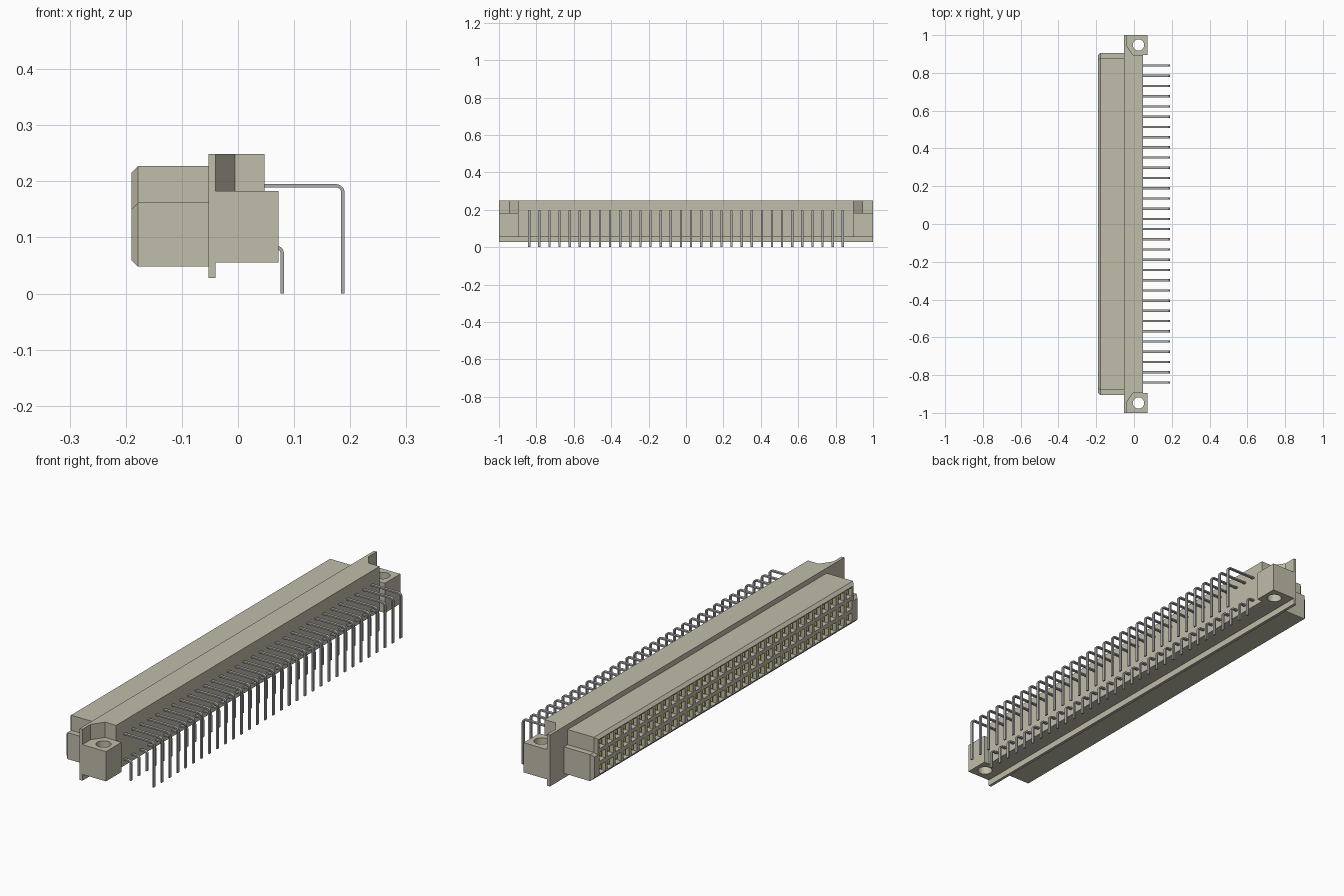
import bpy, bmesh, math

PITCH = 0.0541
COUNT = 32
ROWS = (0.192, 0.138, 0.083)
START = -PITCH * (COUNT - 1) / 2

cube = bpy.data.objects.get("Cube")
if cube:
    bpy.data.objects.remove(cube)


def material(name, color, metallic=0.0):
    m = bpy.data.materials.new(name)
    m.use_nodes = True
    m.diffuse_color = (*color, 1)
    bsdf = m.node_tree.nodes["Principled BSDF"]
    bsdf.inputs["Base Color"].default_value = (*color, 1)
    bsdf.inputs["Roughness"].default_value = 0.6
    return m


beige = material("beige_plastic", (0.53, 0.51, 0.40))
grey = material("grey_metal", (0.42, 0.42, 0.43))
gold = material("gold_contact", (0.62, 0.56, 0.07))


def finish(name, bm, mat):
    bmesh.ops.recalc_face_normals(bm, faces=bm.faces)
    mesh = bpy.data.meshes.new(name)
    bm.to_mesh(mesh)
    bm.free()
    mesh.materials.append(mat)
    ob = bpy.data.objects.new(name, mesh)
    bpy.context.collection.objects.link(ob)
    return ob


def loft(bm, rings):
    """Skin a list of equal-length closed rings and cap both ends."""
    loops = [[bm.verts.new(p) for p in ring] for ring in rings]
    n = len(loops[0])
    for a, b in zip(loops, loops[1:]):
        for i in range(n):
            j = (i + 1) % n
            bm.faces.new((a[i], a[j], b[j], b[i]))
    bm.faces.new(loops[0])
    bm.faces.new(loops[-1])


def box(bm, x0, x1, y0, y1, z0, z1):
    loft(bm, [[(x0, y0, z), (x1, y0, z), (x1, y1, z), (x0, y1, z)] for z in (z0, z1)])


def mirrored_prism(name, half, z0, z1):
    """Extrude upwards an outline given for +y and mirrored to -y."""
    outline = half + [(x, -y) for x, y in reversed(half)]
    bm = bmesh.new()
    loft(bm, [[(x, y, z) for x, y in outline] for z in (z0, z1)])
    return finish(name, bm, beige)


def cut(ob, cutter):
    cutter.hide_render = True
    cutter.hide_viewport = True
    mod = ob.modifiers.new("cut", 'BOOLEAN')
    mod.operation = 'DIFFERENCE'
    mod.solver = 'EXACT'
    mod.object = cutter


# Stepped plug with a chamfered mating end
def plug_ring(x, d):
    half = [(0.905 - d, 0.048 + d), (0.905 - d, 0.162 - d),
            (0.88 - d, 0.162 - d), (0.88 - d, 0.227 - d)]
    return [(x, y, z) for y, z in half + [(-y, z) for y, z in reversed(half)]]


bm = bmesh.new()
loft(bm, [plug_ring(-0.05, 0), plug_ring(-0.178, 0), plug_ring(-0.19, 0.012)])
plug = finish("plug_body", bm, beige)

# Socket openings and the contact leaves inside them
holes, leaves = bmesh.new(), bmesh.new()
R = 0.019
for z in ROWS:
    for i in range(COUNT):
        y = START + i * PITCH
        box(holes, -0.22, -0.12, y - R, y + R, z - R, z + R)
        for s in (-1, 1):
            ys = sorted((y + s * 0.008, y + s * 0.012))
            box(leaves, -0.178, -0.115, *ys, z - 0.011, z + 0.011)
cut(plug, finish("socket_cutter", holes, beige))
finish("socket_contacts", leaves, gold)

# Flange plate
bm = bmesh.new()
box(bm, -0.053, -0.04, -1, 1, 0.028, 0.249)
finish("flange", bm, beige)

# Rear housing: upper part with gussets, lower part with mounting ears
mirrored_prism("upper_housing",
               [(0.047, 0.895), (-0.005, 0.895), (-0.04, 0.945)], 0.183, 0.249)
lower = mirrored_prism("lower_housing",
                       [(0.047, 0.895), (0.072, 0.895), (0.072, 1), (-0.04, 1)],
                       0.055, 0.183)

# Screw holes in the ears
bm = bmesh.new()
for s in (-1, 1):
    ring = [(0.024 + 0.03 * math.cos(a), s * 0.948 + 0.03 * math.sin(a))
            for a in (math.tau * k / 24 for k in range(24))]
    loft(bm, [[(x, y, z) for x, y in ring] for z in (0.04, 0.22)])
cut(lower, finish("screw_hole_cutter", bm, beige))


# Bent flat pins, one row each
def pin_row(name, x_out, z_top, w=0.006, r=0.015):
    cx, cz = x_out - r, z_top - r
    angles = [math.pi / 2 * (1 - k / 5) for k in range(6)]

    def arc(rad):
        return [(cx + rad * math.cos(a), cz + rad * math.sin(a)) for a in angles]
    outline = ([(0.04, z_top)] + arc(r) + [(x_out, 0), (x_out - w, 0)]
               + arc(r - w)[::-1] + [(0.04, z_top - w)])
    bm = bmesh.new()
    loft(bm, [[(x, START + y, z) for x, z in outline] for y in (-0.006, 0.006)])
    ob = finish(name, bm, grey)
    arr = ob.modifiers.new("row", 'ARRAY')
    arr.count = COUNT
    arr.use_relative_offset = False
    arr.use_constant_offset = True
    arr.constant_offset_displace = (0, PITCH, 0)


pin_row("upper_pins", 0.19, 0.195)
pin_row("lower_pins", 0.082, 0.086)
